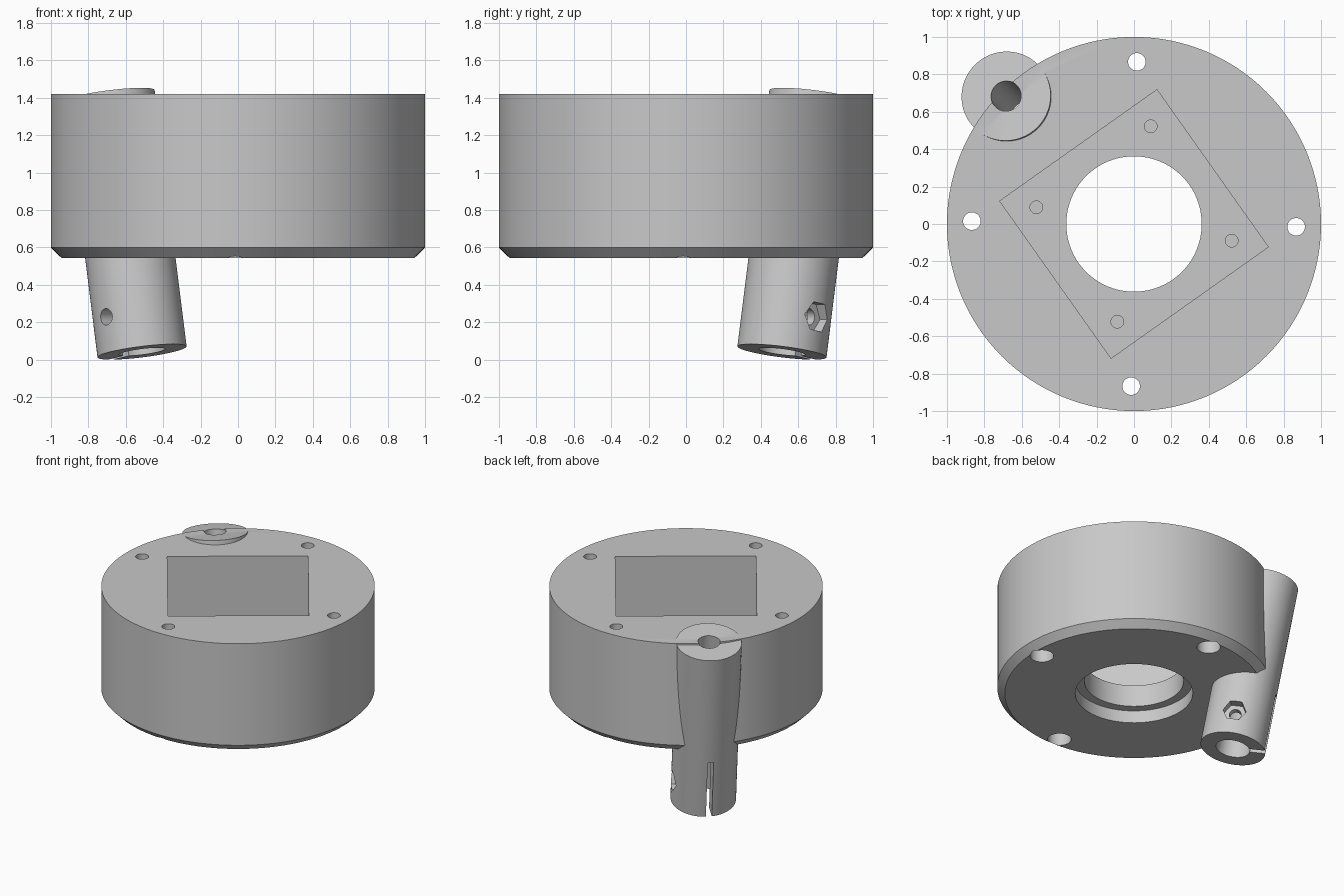
import bpy, bmesh, math
from mathutils import Matrix

if "Cube" in bpy.data.objects:
    bpy.data.objects.remove(bpy.data.objects["Cube"])

grey = bpy.data.materials.new("plain_grey")
grey.use_nodes = True
COLOUR = (0.58, 0.58, 0.58, 1)
grey.diffuse_color = COLOUR
grey.node_tree.nodes["Principled BSDF"].inputs["Base Color"].default_value = COLOUR

BOTTOM, TOP, FLOOR = 0.545, 1.42, 0.82


def add_object(name, bm, matrix):
    bmesh.ops.recalc_face_normals(bm, faces=bm.faces)
    bm.transform(matrix)
    mesh = bpy.data.meshes.new(name)
    bm.to_mesh(mesh)
    bm.free()
    mesh.materials.append(grey)
    obj = bpy.data.objects.new(name, mesh)
    bpy.context.collection.objects.link(obj)
    return obj


def lathe(name, profile, matrix=Matrix(), sides=48):
    """Solid of revolution about z from (radius, height) points."""
    bm = bmesh.new()
    rings = [[bm.verts.new((r * math.cos(math.tau * i / sides),
                            r * math.sin(math.tau * i / sides), z))
              for i in range(sides)] for r, z in profile]
    for low, high in zip(rings, rings[1:]):
        for i in range(sides):
            j = (i + 1) % sides
            bm.faces.new((low[i], low[j], high[j], high[i]))
    bm.faces.new(rings[0])
    bm.faces.new(rings[-1])
    return add_object(name, bm, matrix)


def box(name, low, high, matrix=Matrix()):
    bm = bmesh.new()
    bmesh.ops.create_cube(bm, size=1)
    for v in bm.verts:
        v.co = [a + (b - a) * (c + 0.5) for a, b, c in zip(low, high, v.co)]
    return add_object(name, bm, matrix)


def combine(target, tool, operation="DIFFERENCE"):
    mod = target.modifiers.new("combine", "BOOLEAN")
    mod.operation, mod.solver, mod.object = operation, "EXACT", tool
    bpy.context.view_layer.objects.active = target
    bpy.ops.object.modifier_apply(modifier=mod.name)
    bpy.data.objects.remove(tool)


def turn(degrees, axis="Z"):
    return Matrix.Rotation(math.radians(degrees), 4, axis)


# Round housing with a chamfered lower rim
housing = lathe("housing", [(0.945, BOTTOM), (1, 0.6), (1, TOP)], sides=128)

# Tilted clamp tube; its local x points outward
tube = Matrix.Translation((-0.513, 0.513, 0.042)) @ turn(135) @ turn(10, "Y")
LENGTH = 1.391
combine(housing, lathe("clamp_tube", [(0.24, 0), (0.24, LENGTH)], tube, 96), "UNION")

# Square pocket and stepped centre bore
combine(housing, box("pocket", (-0.515, -0.515, FLOOR), (0.515, 0.515, 1.6), turn(35.3)))
combine(housing, lathe("centre_bore", [(0.43, 0.4), (0.43, 0.645),
                                       (0.362, 0.645), (0.362, 1)], sides=96))

# Four counterbored mounting holes and four blind holes in the pocket floor
for k in range(4):
    mount = turn(90 * k - 1) @ Matrix.Translation((0.867, 0, 0))
    combine(housing, lathe("mount_hole", [(0.086, 0.4), (0.086, 0.85),
                                          (0.047, 0.85), (0.047, 1.6)], mount))
    pilot = turn(90 * k - 9.7) @ Matrix.Translation((0.53, 0, 0))
    combine(housing, lathe("pilot_hole", [(0.034, 0.7), (0.034, 0.9)], pilot, 32))

# Tube bore: wide socket below, narrow passage above
combine(housing, lathe("tube_bore", [(0.125, -0.1), (0.125, 0.5),
                                     (0.081, 0.5), (0.081, 1.6)], tube, 64))

# Clamp slit on the outer side
combine(housing, box("slit", (0, -0.022, -0.1), (0.4, 0.022, 0.48), tube))

# Cross screw hole and hexagonal nut recess
screw = tube @ Matrix.Translation((0, 0, 0.19)) @ turn(90, "X")
combine(housing, lathe("screw_hole", [(0.044, -0.4), (0.044, 0.4)], screw, 32))
combine(housing, lathe("nut_recess", [(0.086, 0.17), (0.086, 0.4)], screw, 6))

# Smooth round walls, crisp edges
bpy.ops.object.select_all(action="DESELECT")
housing.select_set(True)
bpy.context.view_layer.objects.active = housing
bpy.ops.object.shade_smooth_by_angle(angle=math.radians(25))
